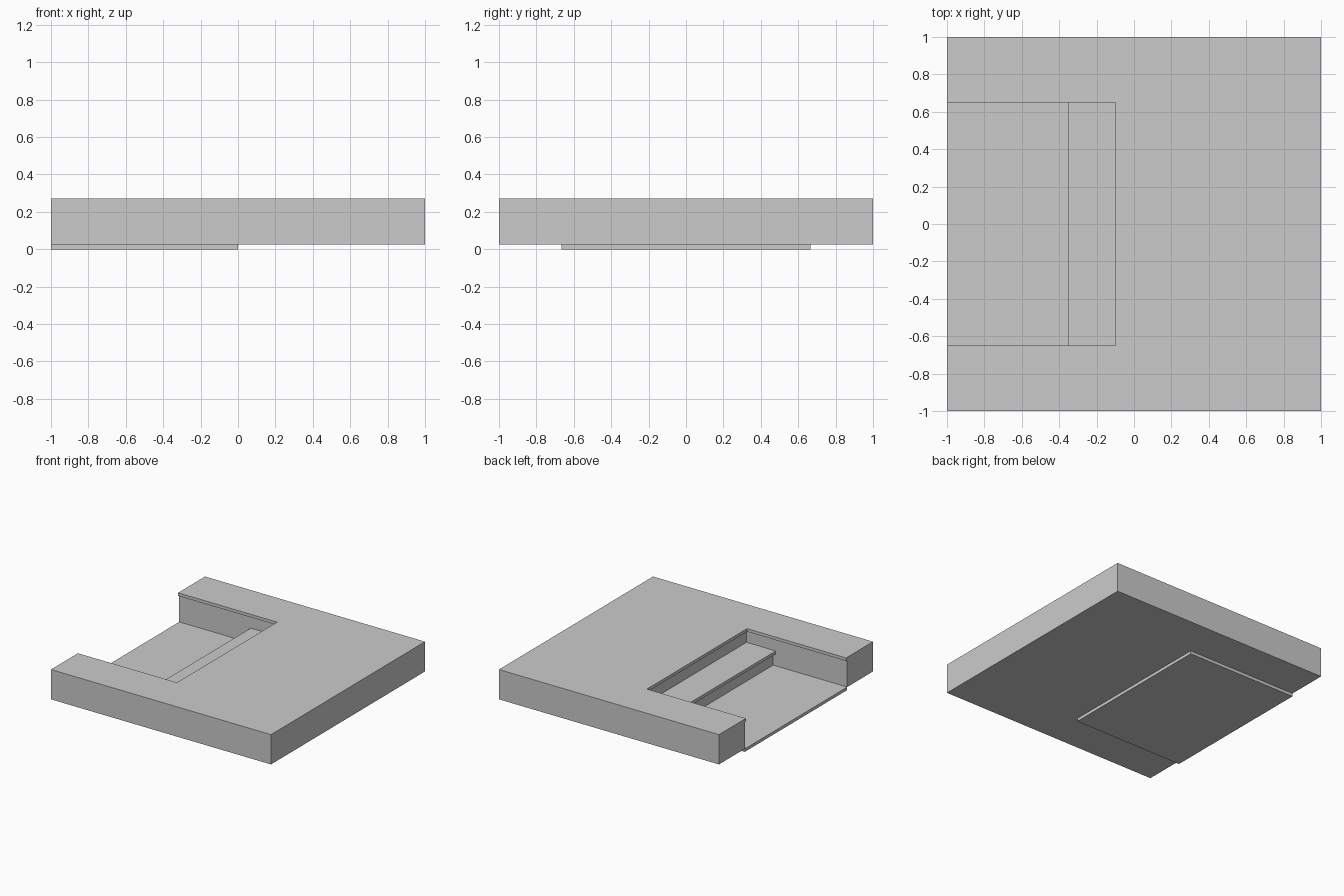
import bpy, bmesh

if "Cube" in bpy.data.objects:
    bpy.data.objects.remove(bpy.data.objects["Cube"])

TOP, THICK = 0.27, 0.025          # total height, tread / lip thickness
LEDGE = 0.1475                    # height of the middle ledge


def prism(name, profile, half_width):
    """Extrude an (x, z) profile symmetrically along y."""
    bm = bmesh.new()
    face = bm.faces.new([bm.verts.new((x, -half_width, z)) for x, z in profile])
    ext = bmesh.ops.extrude_face_region(bm, geom=[face])
    moved = [v for v in ext["geom"] if isinstance(v, bmesh.types.BMVert)]
    bmesh.ops.translate(bm, verts=moved, vec=(0, 2 * half_width, 0))
    bmesh.ops.recalc_face_normals(bm, faces=bm.faces)
    mesh = bpy.data.meshes.new(name)
    bm.to_mesh(mesh)
    bm.free()
    obj = bpy.data.objects.new(name, mesh)
    bpy.context.collection.objects.link(obj)
    return obj


def box(name, x0, x1, z0, z1, half_width):
    return prism(name, [(x0, z0), (x1, z0), (x1, z1), (x0, z1)], half_width)


def cut(target, cutter):
    cutter.hide_render = True
    mod = target.modifiers.new("cut", "BOOLEAN")
    mod.operation, mod.solver, mod.object = "DIFFERENCE", "EXACT", cutter
    bpy.context.view_layer.objects.active = target
    bpy.ops.object.modifier_apply(modifier=mod.name)
    bpy.data.objects.remove(cutter)


# Main slab
slab = box("slab", -1, 1, THICK, TOP, 1)

# Stepped recess: riser walls set back behind the tread nosings
cut(slab, prism("recess_cutter", [
    (-1.1, -0.1), (-0.327, -0.1), (-0.327, LEDGE - THICK), (-0.35, LEDGE - THICK),
    (-0.35, LEDGE), (-0.085, LEDGE), (-0.085, TOP - THICK), (-1.1, TOP - THICK)], 0.665))

# Slightly smaller opening in the top leaves a thin overhanging lip
cut(slab, box("opening_cutter", -1.1, -0.1, 0.2, 0.4, 0.65))

# Thin floor plate below the recess
box("floor_plate", -1, 0, 0, THICK, 0.665)
